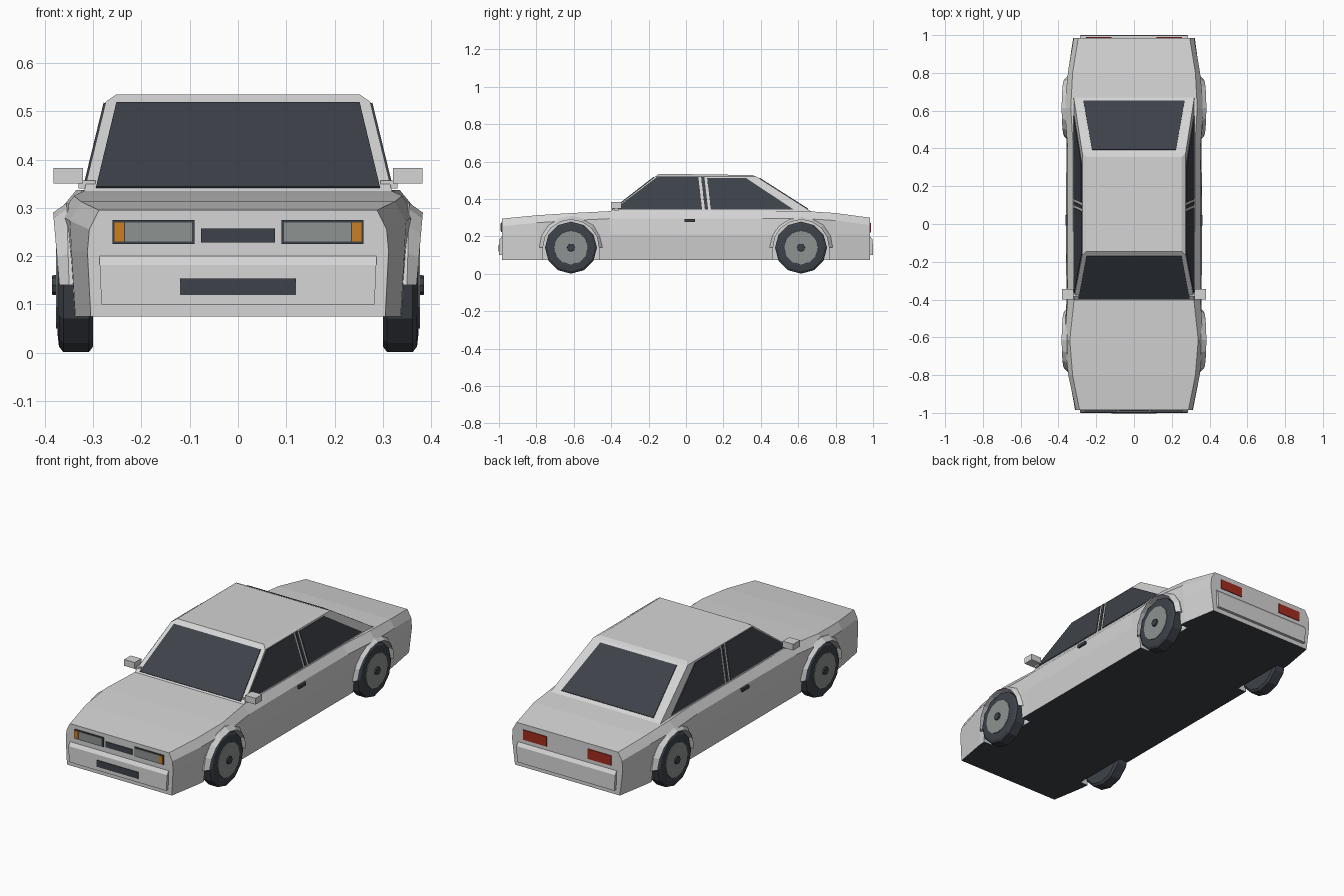
import bpy, bmesh, math
from mathutils import Vector

cube = bpy.data.objects.get("Cube")
if cube:
    bpy.data.objects.remove(cube, do_unlink=True)


def material(name, rgb):
    m = bpy.data.materials.new(name)
    m.use_nodes = True
    m.diffuse_color = (*rgb, 1)
    m.node_tree.nodes["Principled BSDF"].inputs["Base Color"].default_value = (*rgb, 1)
    return m


PAINT = material("light_grey_paint", (0.66, 0.66, 0.66))
DARK = material("charcoal", (0.047, 0.055, 0.067))
SILVER = material("lamp_silver", (0.27, 0.29, 0.28))
AMBER = material("amber", (0.6, 0.21, 0.015))
RED = material("tail_red", (0.36, 0.025, 0.014))


def finish(name, bm, *mats):
    bmesh.ops.recalc_face_normals(bm, faces=bm.faces)
    mesh = bpy.data.meshes.new(name)
    bm.to_mesh(mesh)
    bm.free()
    for m in mats:
        mesh.materials.append(m)
    ob = bpy.data.objects.new(name, mesh)
    bpy.context.collection.objects.link(ob)
    return ob


def loft(name, rings, mats, closed=False):
    """Skin a series of equal-length rings and cap (or join) the ends."""
    bm = bmesh.new()
    vs = [[bm.verts.new(p) for p in r] for r in rings]
    pairs = list(zip(vs, vs[1:])) + ([(vs[-1], vs[0])] if closed else [])
    for a, b in pairs:
        for i in range(len(a)):
            j = (i + 1) % len(a)
            bm.faces.new((a[i], a[j], b[j], b[i]))
    if not closed:
        bm.faces.new(vs[0])
        bm.faces.new(vs[-1])
    return finish(name, bm, *mats)


def box(name, x, y, z, mat):
    ring = lambda h: [(x[0], y[0], h), (x[1], y[0], h), (x[1], y[1], h), (x[0], y[1], h)]
    return loft(name, [ring(z[0]), ring(z[1])], [mat])


def plate(name, pts, mat, t=0.004):
    """Thin panel straddling the plane of its outline."""
    p = [Vector(q) for q in pts]
    n = (p[1] - p[0]).cross(p[2] - p[0]).normalized() * t
    return loft(name, [[q - n for q in p], [q + n for q in p]], [mat])


def lathe(name, profile, cy, cz, side, mat, n=12):
    """Turn an (x, radius) profile about the axle."""
    rings = [[(side * x, cy + r * math.cos(2 * math.pi * i / n),
               cz + r * math.sin(2 * math.pi * i / n)) for i in range(n)]
             for x, r in profile]
    return loft(name, rings, [mat])


# Body shell: y, half-widths at sill, crease, flare, shoulder, then top height
SILL, CREASE = 0.075, 0.21
stations = [
    (-0.985, 0.305, 0.312, 0.308, 0.288, 0.295),
    (-0.80, 0.337, 0.345, 0.348, 0.325, 0.313),
    (-0.615, 0.345, 0.357, 0.368, 0.34, 0.325),
    (-0.41, 0.345, 0.358, 0.352, 0.318, 0.335),
    (0.0, 0.345, 0.36, 0.351, 0.322, 0.337),
    (0.41, 0.345, 0.358, 0.352, 0.322, 0.337),
    (0.615, 0.345, 0.357, 0.368, 0.335, 0.337),
    (0.80, 0.337, 0.347, 0.35, 0.325, 0.325),
    (0.985, 0.305, 0.322, 0.318, 0.295, 0.30),
]
rings = []
for y, a, b, c, d, top in stations:
    half = [(a, SILL), (b, CREASE), (c, top - 0.04), (d, top)]
    rings.append([(x, y, z) for x, z in half] + [(-x, y, z) for x, z in reversed(half)])
body = loft("body", rings, [PAINT, DARK])
for f in body.data.polygons:
    if f.normal.z < -0.9:
        f.material_index = 1

# Wheel wells, arch lips and wheels
AXLE_Z = 0.14
cutters = []
for side, sn in ((-1, "right"), (1, "left")):
    for cy, yn in ((-0.615, "front"), (0.615, "rear")):
        tag = f"{yn}_{sn}"
        angles = [math.pi * i / 8 for i in range(9)]
        arc = [(cy + 0.152 * math.cos(t), AXLE_Z + 0.152 * math.sin(t)) for t in angles]
        outline = [(cy + 0.152, 0)] + arc + [(cy - 0.152, 0)]
        cutters.append(loft("well_cutter", [[(side * x, y, z) for y, z in outline]
                                            for x in (0.293, 0.5)], [PAINT]))
        lip = []
        for t in angles:
            c, s = math.cos(t), math.sin(t)
            lip.append([(side * x, cy + r * c, AXLE_Z + r * s)
                        for x, r in ((0.335, 0.152), (0.37 + 0.013 * s, 0.15),
                                     (0.35 + 0.005 * s, 0.17), (0.335, 0.17))])
        loft(f"arch_lip_{tag}", lip, [PAINT])
        lathe(f"tyre_{tag}", [(0.30, 0.127), (0.309, 0.139), (0.362, 0.139),
                              (0.371, 0.127), (0.374, 0.1)], cy, AXLE_Z, side, DARK)
        lathe(f"rim_{tag}", [(0.36, 0.092), (0.377, 0.09)], cy, AXLE_Z, side, SILVER)
        lathe(f"hub_{tag}", [(0.37, 0.022), (0.385, 0.02)], cy, AXLE_Z, side, DARK, 8)

bpy.context.view_layer.objects.active = body
for cutter in cutters:
    cutter.hide_render = True
    mod = body.modifiers.new("well", "BOOLEAN")
    mod.operation, mod.solver, mod.object = "DIFFERENCE", "EXACT", cutter
    bpy.ops.object.modifier_apply(modifier=mod.name)
    bpy.data.objects.remove(cutter, do_unlink=True)

# Cabin with a softened roof edge
BASE = 0.33
side_x = lambda z: 0.32 - (z - BASE) * 0.243
front_y = lambda z: -0.41 + (z - BASE) * 1.29
rear_y = lambda z: 0.675 - (z - BASE) * 1.57


def cabin_ring(w, y0, y1, z0, z1):
    return [(-w, y0, z0), (w, y0, z0), (w, y1, z1), (-w, y1, z1)]


loft("cabin", [cabin_ring(side_x(z), front_y(z), rear_y(z), z, z) for z in (BASE, 0.52)]
     + [cabin_ring(0.252, -0.145, 0.355, 0.535, 0.528)], [PAINT])

# Windscreen and rear window
plate("windscreen", [(x, front_y(z), z) for x, z in
                     ((-0.294, 0.341), (0.294, 0.341), (0.252, 0.516), (-0.252, 0.516))], DARK)
plate("rear_window", [(x, rear_y(z), z) for x, z in
                      ((0.268, 0.345), (-0.268, 0.345), (-0.222, 0.51), (0.222, 0.51))], DARK)

# Side glass, mirrors and handles
glass = {
    "front_window": [(-0.385, 0.343), (-0.155, 0.517), (0.066, 0.517), (0.086, 0.343)],
    "pillar_strip": [(0.101, 0.343), (0.081, 0.517), (0.098, 0.517), (0.118, 0.343)],
    "rear_side_window": [(0.133, 0.343), (0.113, 0.512), (0.32, 0.512), (0.575, 0.343)],
}
for side, sn in ((-1, "right"), (1, "left")):
    span = lambda a, b: (side * a, side * b)
    for name, pts in glass.items():
        plate(f"{name}_{sn}", [(side * side_x(z), y, z) for y, z in pts], DARK)
    box(f"mirror_{sn}", span(0.321, 0.382), (-0.4, -0.345), (0.35, 0.383), PAINT)
    box(f"mirror_stalk_{sn}", span(0.295, 0.33), (-0.385, -0.36), (0.34, 0.357), PAINT)
    box(f"door_handle_{sn}", span(0.34, 0.363), (-0.008, 0.048), (0.276, 0.292), DARK)
    # Lamps
    box(f"headlamp_frame_{sn}", span(0.09, 0.26), (-0.989, -0.98), (0.225, 0.275), DARK)
    box(f"headlamp_{sn}", span(0.095, 0.234), (-0.992, -0.983), (0.23, 0.27), SILVER)
    box(f"indicator_{sn}", span(0.236, 0.256), (-0.992, -0.983), (0.23, 0.27), AMBER)
    box(f"tail_lamp_{sn}", span(0.12, 0.255), (0.98, 0.989), (0.22, 0.272), RED)

# Bumpers with chamfered top, grille and lower intake
for end, yn in ((-1, "front"), (1, "rear")):
    profile = [(0.97, 0.1), (1.0, 0.1), (0.998, 0.182), (0.985, 0.2), (0.97, 0.2)]
    loft(f"{yn}_bumper", [[(x * (1 + 0.15 * (z - 0.1)), end * y, z) for y, z in profile]
                          for x in (-0.283, 0.283)], [PAINT])
box("grille", (-0.077, 0.077), (-0.989, -0.98), (0.228, 0.257), DARK)
box("lower_intake", (-0.12, 0.12), (-1.002, -0.994), (0.119, 0.154), DARK)
